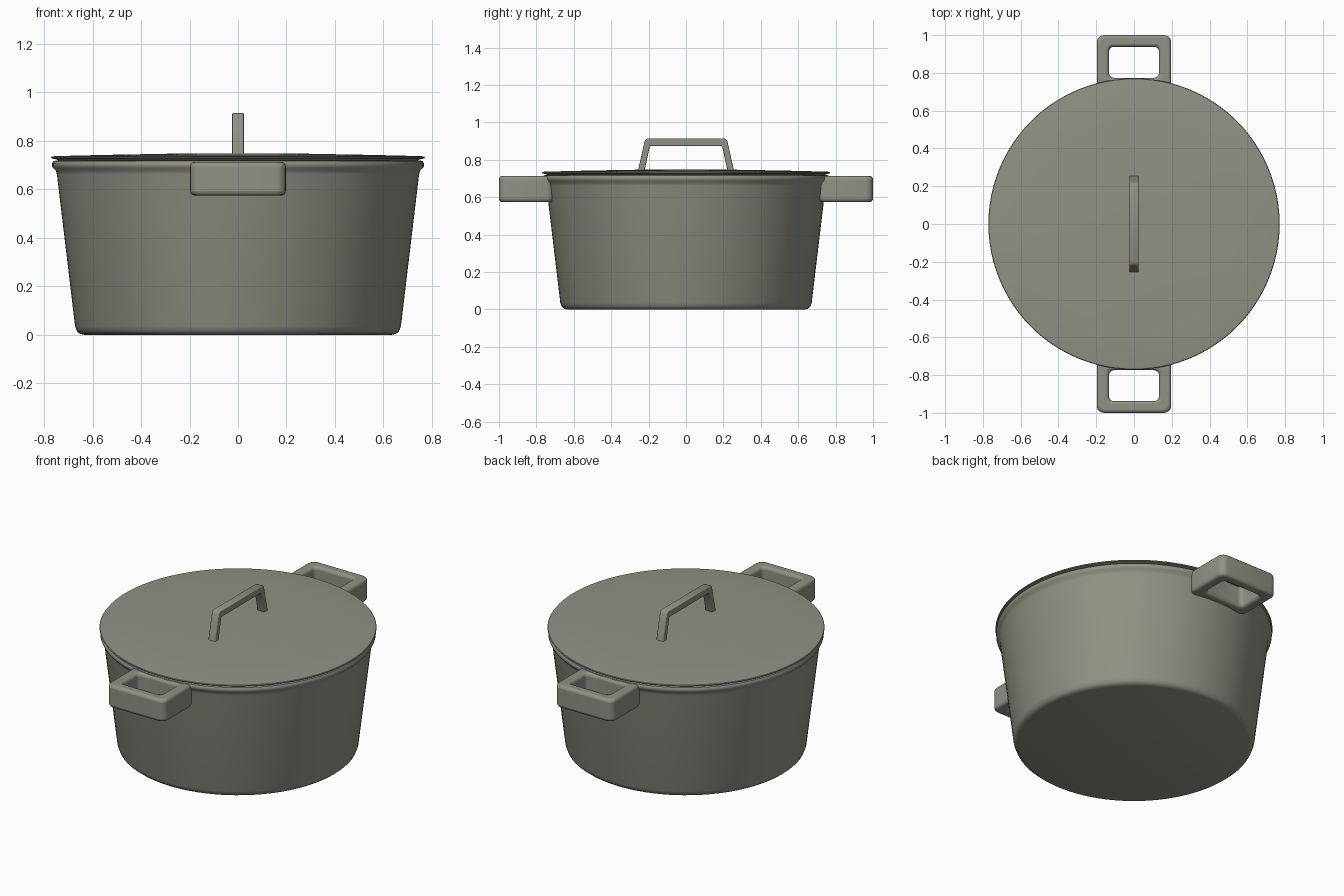
import bpy, bmesh, math

if "Cube" in bpy.data.objects:
    bpy.data.objects.remove(bpy.data.objects["Cube"])

SIDES = 96

# Warm olive-grey cast metal
METAL = bpy.data.materials.new("olive_grey_metal")
METAL.diffuse_color = (0.29, 0.285, 0.235, 1)
METAL.use_nodes = True
METAL.node_tree.nodes["Principled BSDF"].inputs["Base Color"].default_value = METAL.diffuse_color


def finish(name, bm, bevel=0.0):
    bmesh.ops.remove_doubles(bm, verts=bm.verts, dist=1e-5)
    bmesh.ops.recalc_face_normals(bm, faces=bm.faces)
    mesh = bpy.data.meshes.new(name)
    bm.to_mesh(mesh)
    bm.free()
    mesh.materials.append(METAL)
    ob = bpy.data.objects.new(name, mesh)
    bpy.context.collection.objects.link(ob)
    if bevel:
        mod = ob.modifiers.new("soft_edges", 'BEVEL')
        mod.width = bevel
        mod.segments = 3
        mod.limit_method = 'ANGLE'
        mod.angle_limit = math.radians(40)
    bpy.ops.object.select_all(action='DESELECT')
    ob.select_set(True)
    bpy.context.view_layer.objects.active = ob
    bpy.ops.object.shade_smooth_by_angle(angle=math.radians(35))
    return ob


def lathe(name, profile):
    bm = bmesh.new()
    verts = [bm.verts.new((r, 0, z)) for r, z in profile]
    edges = [bm.edges.new(p) for p in zip(verts, verts[1:])]
    bmesh.ops.spin(bm, geom=verts + edges, cent=(0, 0, 0), axis=(0, 0, 1),
                   angle=math.tau, steps=SIDES, use_merge=True)
    return finish(name, bm)


# Hollow tapered pot with a rounded foot and a flared rim
lathe("pot_body", [
    (0, 0), (0.635, 0), (0.652, 0.004), (0.664, 0.014), (0.672, 0.035),
    (0.747, 0.662), (0.751, 0.676), (0.763, 0.688), (0.767, 0.697),
    (0.767, 0.708), (0.762, 0.716), (0.752, 0.719), (0.725, 0.719),
    (0.705, 0.66), (0.635, 0.06), (0.61, 0.04), (0, 0.04)])

# Slightly domed lid
lathe("lid", [
    (0, 0.749), (0.28, 0.747), (0.55, 0.742), (0.755, 0.737), (0.768, 0.735),
    (0.771, 0.731), (0.768, 0.727), (0.755, 0.725), (0.735, 0.717), (0, 0.717)])

# Lid handle: splayed bracket, half outline mirrored across y
outer = [(0.257, 0.74), (0.222, 0.898), (0.216, 0.909), (0.204, 0.915)]
inner = [(0.190, 0.874), (0.194, 0.870), (0.222, 0.74)]
half = outer + inner
bm = bmesh.new()
outline = ([(-y, z) for y, z in outer] + outer[::-1]
           + inner[::-1] + [(-y, z) for y, z in inner])
face = bm.faces.new([bm.verts.new((-0.024, y, z)) for y, z in outline])
ext = bmesh.ops.extrude_face_region(bm, geom=[face])
bmesh.ops.translate(bm, vec=(0.048, 0, 0),
                    verts=[v for v in ext["geom"] if isinstance(v, bmesh.types.BMVert)])
finish("lid_handle", bm, 0.005)


def rounded_rect(hx, y0, y1, r):
    pts = []
    corners = [(hx - r, y1 - r), (-hx + r, y1 - r), (-hx + r, y0 + r), (hx - r, y0 + r)]
    for i, (cx, cy) in enumerate(corners):
        for k in range(6):
            a = math.pi / 2 * (i + k / 5)
            pts.append((cx + r * math.cos(a), cy + r * math.sin(a)))
    return pts


# Side handles: rounded rectangular loops front and back
for name, side in (("front_handle", -1), ("back_handle", 1)):
    bm = bmesh.new()
    out = rounded_rect(0.197, 0.706, 1.0, 0.04)
    hole = rounded_rect(0.132, 0.774, 0.938, 0.026)
    rings = [[bm.verts.new((x, y * side, z)) for x, y in loop]
             for loop, z in ((out, 0.575), (out, 0.713), (hole, 0.713), (hole, 0.575))]
    n = len(out)
    for a in range(4):
        p, q = rings[a], rings[(a + 1) % 4]
        for i in range(n):
            j = (i + 1) % n
            bm.faces.new((p[i], p[j], q[j], q[i]))
    finish(name, bm, 0.018)
